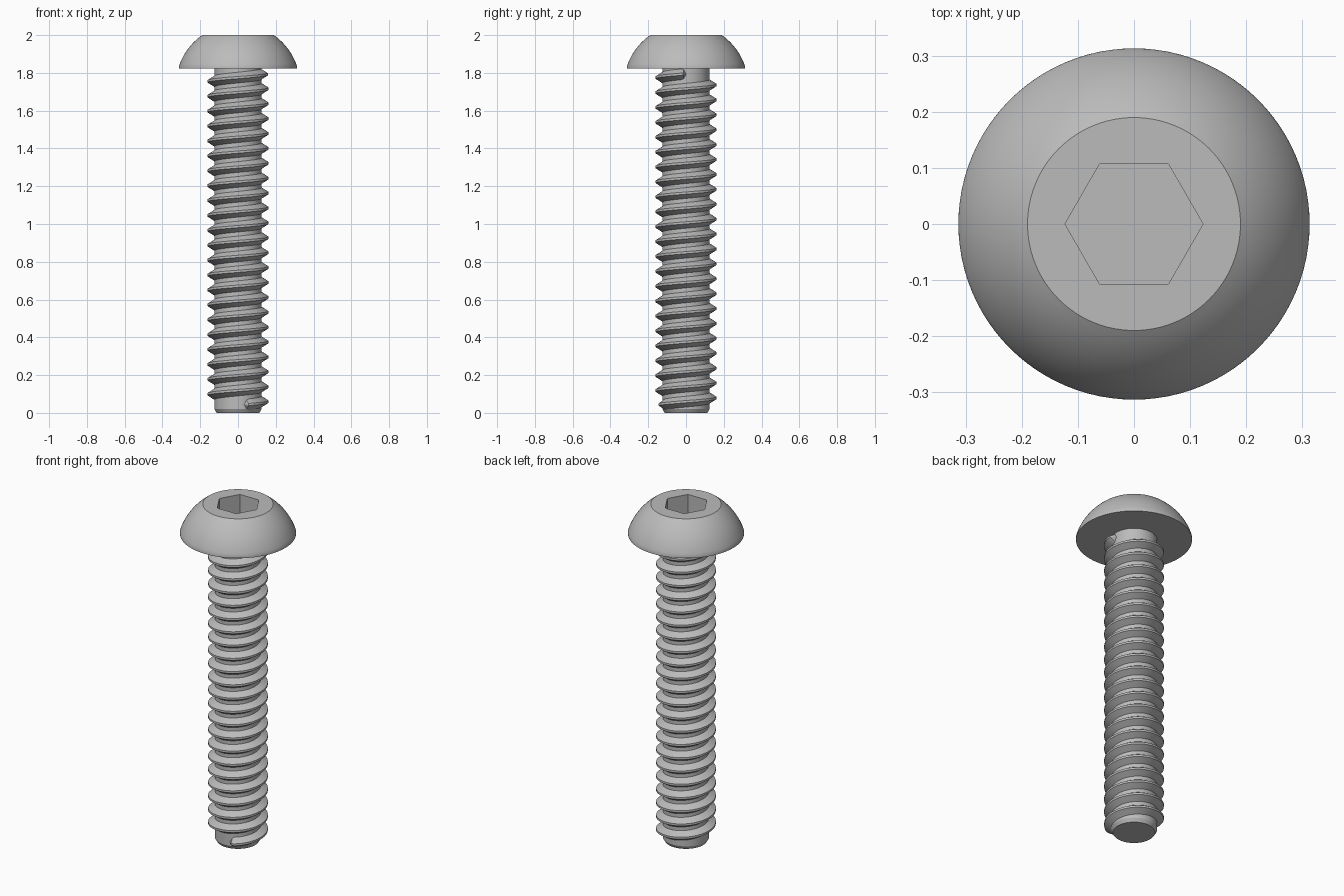
import bpy, bmesh, math

if "Cube" in bpy.data.objects:
    bpy.data.objects.remove(bpy.data.objects["Cube"])

SEGMENTS = 96
HEAD_BASE = 1.823
CORE_R = 0.125

steel = bpy.data.materials.new("grey steel")
steel.use_nodes = True
steel.diffuse_color = (0.5, 0.5, 0.5, 1)
steel.node_tree.nodes["Principled BSDF"].inputs["Base Color"].default_value = (0.5, 0.5, 0.5, 1)


def finish(bm, name):
    bmesh.ops.recalc_face_normals(bm, faces=bm.faces)
    mesh = bpy.data.meshes.new(name)
    bm.to_mesh(mesh)
    bm.free()
    mesh.materials.append(steel)
    obj = bpy.data.objects.new(name, mesh)
    bpy.context.collection.objects.link(obj)
    return obj


def activate(obj):
    bpy.ops.object.select_all(action="DESELECT")
    obj.select_set(True)
    bpy.context.view_layer.objects.active = obj


def smooth(obj):
    activate(obj)
    bpy.ops.object.shade_smooth_by_angle(angle=math.radians(25))


def loft(sections, name):
    """Skin a run of closed sections and cap both ends."""
    bm = bmesh.new()
    rings = [[bm.verts.new(p) for p in s] for s in sections]
    for a, b in zip(rings, rings[1:]):
        for i in range(len(a)):
            j = (i + 1) % len(a)
            bm.faces.new((a[i], a[j], b[j], b[i]))
    bm.faces.new(rings[0])
    bm.faces.new(rings[-1])
    return finish(bm, name)


def circle(r, z, n=SEGMENTS):
    return [(r * math.cos(math.tau * i / n), r * math.sin(math.tau * i / n), z) for i in range(n)]


# Domed head: short rim, then a spherical arc up to the flat top
centre_z, dome_r = 1.73, 0.33
low, high = math.asin(0.105 / dome_r), math.asin(0.27 / dome_r)
profile = [(0.313, HEAD_BASE)]
for i in range(17):
    a = low + (high - low) * i / 16
    profile.append((dome_r * math.cos(a), centre_z + dome_r * math.sin(a)))
head = loft([circle(r, z) for r, z in profile], "button_head")

# Hexagonal drive socket cut into the head
cutter = loft([circle(0.123, z, 6) for z in (1.89, 2.1)], "socket_cutter")
cutter.hide_render = True
cut = head.modifiers.new("socket", "BOOLEAN")
cut.operation = "DIFFERENCE"
cut.solver = "EXACT"
cut.object = cutter
activate(head)
bpy.ops.object.modifier_apply(modifier=cut.name)
bpy.data.objects.remove(cutter)
smooth(head)

# Plain core with a chamfered tip
shank = loft([circle(0.113, 0), circle(CORE_R, 0.02), circle(CORE_R, HEAD_BASE + 0.01)], "shank_core")
smooth(shank)

# Right-handed thread ridge with rounded-off ends
TURNS, STEPS = 22.21, 1332
Z_START, Z_END = 0.043, 1.795
start_angle = math.radians(-75)
taper = 0.035 * TURNS ** 0
sections = []
for i in range(STEPS + 1):
    turn = TURNS * i / STEPS
    z = Z_START + (Z_END - Z_START) * i / STEPS
    t = min(1, min(turn, TURNS - turn) / taper)
    scale = max(0.05, math.sqrt(1 - (1 - t) ** 2))
    a = start_angle + math.tau * turn
    crest = CORE_R + 0.036 * scale
    ridge = [(CORE_R - 0.007, -0.033), (crest, -0.006), (crest, 0.006), (CORE_R - 0.007, 0.033)]
    sections.append([(r * math.cos(a), r * math.sin(a), z + h * scale) for r, h in ridge])
thread = loft(sections, "screw_thread")
smooth(thread)
